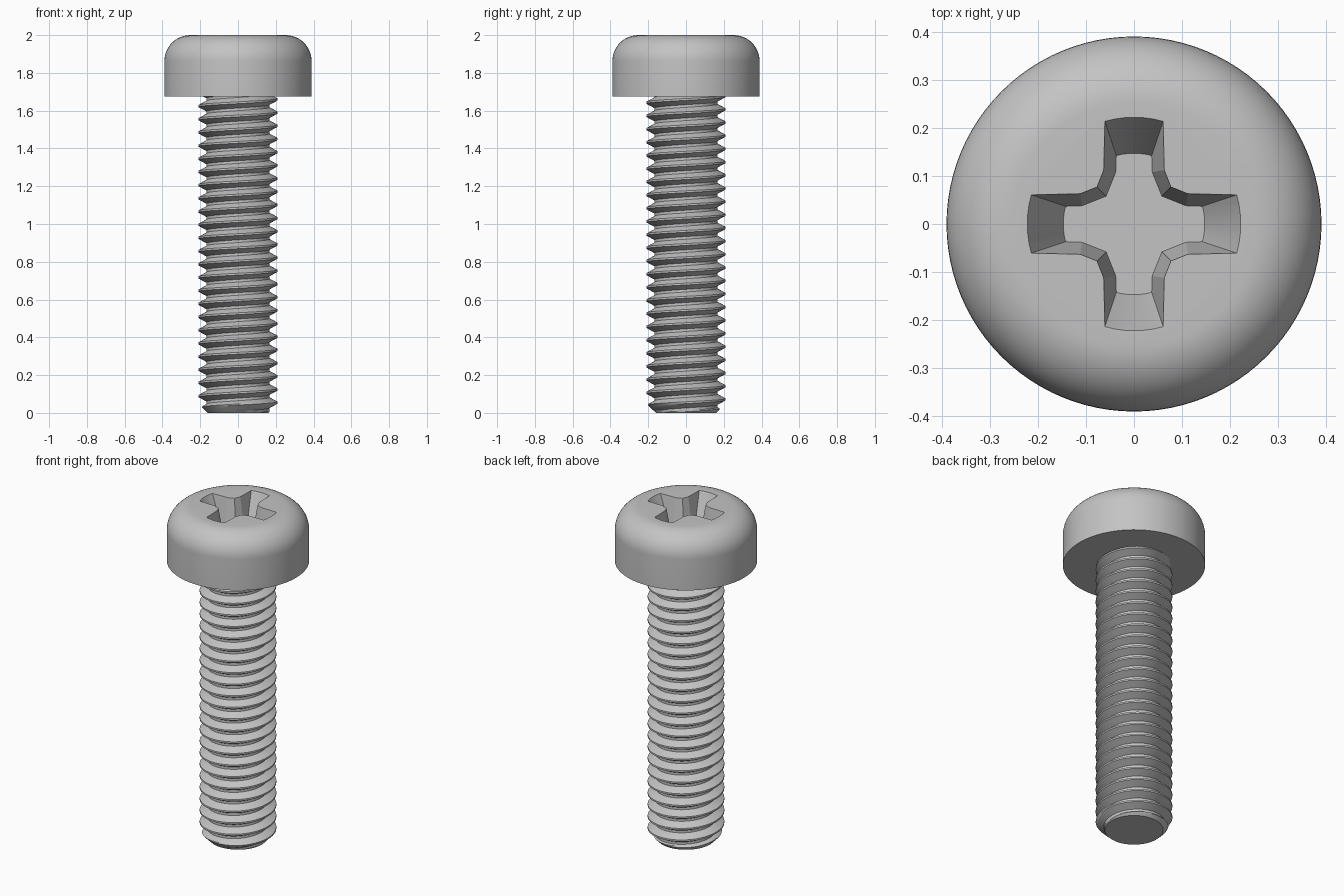
import bpy, bmesh
from math import sin, cos, pi, radians, atan2, hypot

default = bpy.data.objects.get("Cube")
if default:
    bpy.data.objects.remove(default, do_unlink=True)

steel = bpy.data.materials.new("grey_steel")
steel.use_nodes = True
colour = (0.55, 0.55, 0.55, 1)
steel.diffuse_color = colour
steel.node_tree.nodes["Principled BSDF"].inputs["Base Color"].default_value = colour

HEAD_BASE, TOP = 1.675, 2.0


def make_object(name, bm):
    bmesh.ops.recalc_face_normals(bm, faces=bm.faces)
    mesh = bpy.data.meshes.new(name)
    bm.to_mesh(mesh)
    bm.free()
    mesh.materials.append(steel)
    obj = bpy.data.objects.new(name, mesh)
    bpy.context.collection.objects.link(obj)
    return obj


def activate(obj):
    bpy.ops.object.select_all(action='DESELECT')
    obj.select_set(True)
    bpy.context.view_layer.objects.active = obj


def loft(bm, rings):
    """Skin closed rings of points and cap both ends."""
    rings = [[bm.verts.new(p) for p in ring] for ring in rings]
    n = len(rings[0])
    for a, b in zip(rings, rings[1:]):
        for i in range(n):
            j = (i + 1) % n
            bm.faces.new((a[i], a[j], b[j], b[i]))
    bm.faces.new(rings[0])
    bm.faces.new(rings[-1])


# Head: straight wall with a rounded shoulder and flat top
RADIUS, ROUND, SEGMENTS, STEPS = 0.39, 0.138, 96, 12
profile = [(RADIUS, HEAD_BASE)]
for k in range(STEPS + 1):
    a = pi / 2 * k / STEPS
    profile.append((RADIUS - ROUND + ROUND * cos(a), TOP - ROUND + ROUND * sin(a)))
bm = bmesh.new()
loft(bm, [[(r * cos(2 * pi * i / SEGMENTS), r * sin(2 * pi * i / SEGMENTS), z)
           for i in range(SEGMENTS)] for r, z in profile])
head = make_object("head", bm)


# Cross recess: one arm outline, repeated four times and tapered to the floor
def cross_outline(reach, half, neck, corner):
    spread = atan2(half, hypot(reach, 0))
    arm = [(neck, -half)]
    for k in range(-3, 4):
        a = spread * k / 3
        arm.append((reach * cos(a), reach * sin(a)))
    arm += [(neck, half), (corner, corner)]
    points = []
    for q in range(4):
        c, s = (1, 0, -1, 0)[q], (0, 1, 0, -1)[q]
        points += [(x * c - y * s, x * s + y * c) for x, y in arm]
    return points


DEPTH = 0.16
mouth = cross_outline(0.222, 0.063, 0.112, 0.077)
floor = cross_outline(0.147, 0.038, 0.108, 0.058)


def section(t):
    return [(a[0] + (b[0] - a[0]) * t, a[1] + (b[1] - a[1]) * t, TOP - DEPTH * t)
            for a, b in zip(mouth, floor)]


bm = bmesh.new()
loft(bm, [section(-0.1), section(1)])
cutter = make_object("recess_cutter", bm)
cutter.hide_render = True
cut = head.modifiers.new("recess", 'BOOLEAN')
cut.operation = 'DIFFERENCE'
cut.solver = 'EXACT'
cut.object = cutter
activate(head)
bpy.ops.object.modifier_apply(modifier=cut.name)
bpy.data.objects.remove(cutter, do_unlink=True)
activate(head)
bpy.ops.object.shade_smooth_by_angle(angle=radians(20))

# Threaded shank: right-handed helical skin, narrowed to a chamfered tip
PITCH, CREST, ROOT, TIP = 0.0698, 0.21, 0.167, 0.16
PHASE, TURN, FLANK = 0.054, 72, 4
tooth = [(-0.07, CREST), (0.07, CREST)]            # heights in pitches
tooth += [(0.07 + 0.33 * k / FLANK, CREST + (ROOT - CREST) * k / FLANK)
          for k in range(1, FLANK + 1)]
tooth += [(1 - h, r) for h, r in reversed(tooth[2:])]
rows = len(tooth)

bm = bmesh.new()
columns = []
for i in range(TURN):
    a = 2 * pi * i / TURN
    column = []
    for turn in range(-3, 27):
        for h, r in tooth:
            z = PHASE + PITCH * (turn + h + i / TURN)
            r = min(r, max(0.05, TIP + z))
            column.append(bm.verts.new((r * cos(a), r * sin(a), z)))
    columns.append(column)
for i in range(TURN):
    here, after = columns[i], columns[(i + 1) % TURN]
    shift = rows if i == TURN - 1 else 0
    for k in range(len(here) - 1 - shift):
        bm.faces.new((here[k], after[k + shift], after[k + shift + 1], here[k + 1]))

# Trim the ends square and cap them
for height, side in ((0, -1), (HEAD_BASE + 0.01, 1)):
    result = bmesh.ops.bisect_plane(
        bm, geom=bm.verts[:] + bm.edges[:] + bm.faces[:], dist=1e-6,
        plane_co=(0, 0, height), plane_no=(0, 0, side), clear_outer=True)
    rim = [e for e in result["geom_cut"]
           if isinstance(e, bmesh.types.BMEdge) and e.is_boundary]
    bmesh.ops.edgeloop_fill(bm, edges=rim)
shank = make_object("threaded_shank", bm)
activate(shank)
bpy.ops.object.shade_smooth_by_angle(angle=radians(25))
